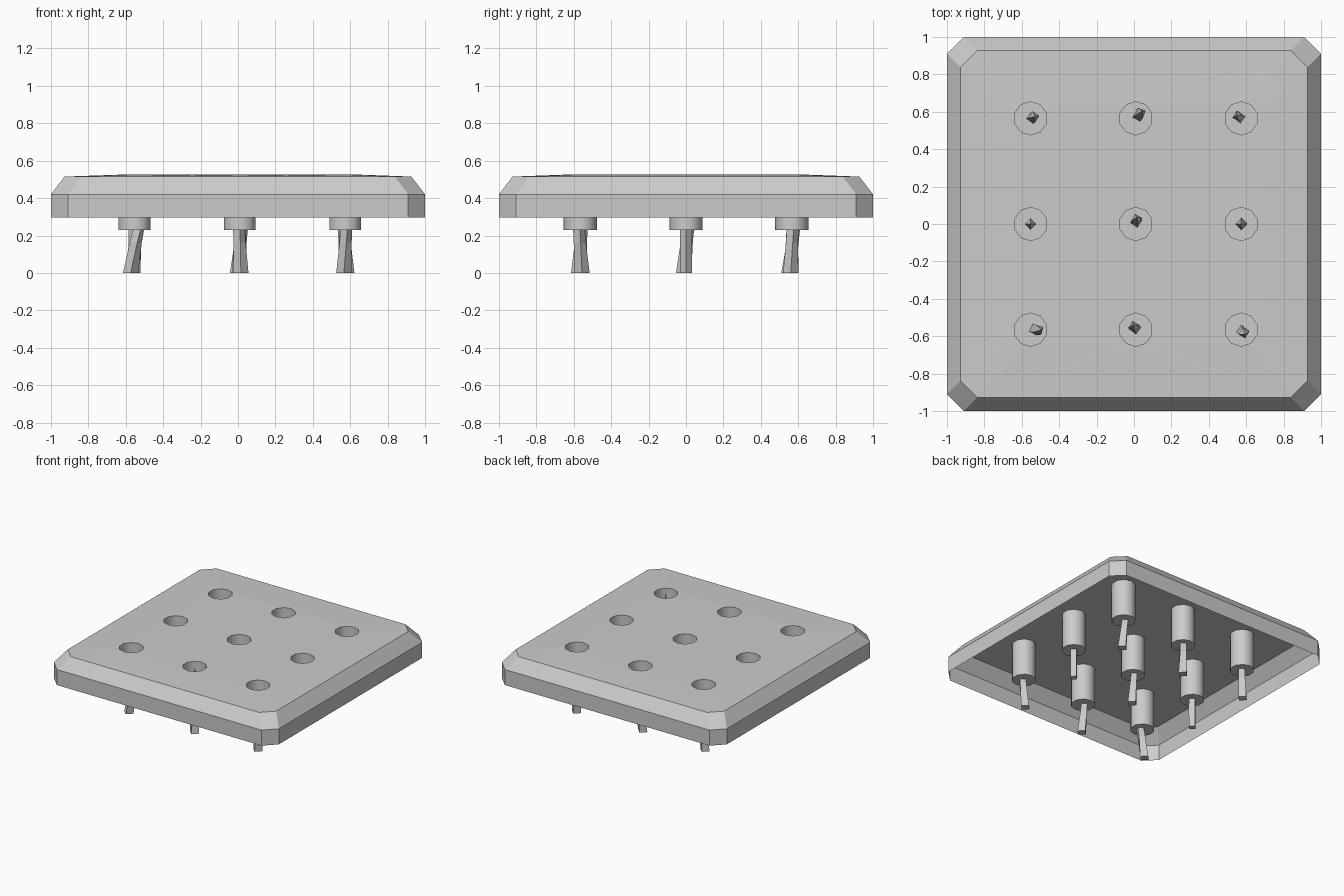
import bpy, bmesh, math
from mathutils import Vector

cube = bpy.data.objects.get("Cube")
if cube:
    bpy.data.objects.remove(cube, do_unlink=True)

grey = bpy.data.materials.new("light_grey")
grey.use_nodes = True
grey.diffuse_color = (0.6, 0.6, 0.6, 1)
grey.node_tree.nodes["Principled BSDF"].inputs["Base Color"].default_value = (0.6, 0.6, 0.6, 1)

COLS = (-0.553, 0.01, 0.573)
ROWS = (-0.565, 0, 0.565)
RIM_Z, SHOULDER_Z, EDGE_Z, TOP_Z = 0.295, 0.42, 0.515, 0.525
CUP_R, CUP_SIDES, CUP_FLOOR = 0.089, 10, 0.23


def finish(bm, name, smooth=False):
    mesh = bpy.data.meshes.new(name)
    bm.to_mesh(mesh)
    bm.free()
    obj = bpy.data.objects.new(name, mesh)
    bpy.context.collection.objects.link(obj)
    mesh.materials.append(grey)
    if smooth:
        bpy.ops.object.select_all(action='DESELECT')
        obj.select_set(True)
        bpy.context.view_layer.objects.active = obj
        bpy.ops.object.shade_smooth_by_angle(angle=math.radians(40))
    return obj


def ring(bm, points):
    return [bm.verts.new(p) for p in points]


def bridge(bm, low, high):
    n = len(low)
    for i in range(n):
        j = (i + 1) % n
        bm.faces.new((low[i], low[j], high[j], high[i]))


def chamfered_square(half, flat, z):
    # square outline with cut corners, counter-clockwise
    pts = []
    for k in range(4):
        a = k * math.pi / 2
        c, s = math.cos(a), math.sin(a)
        for x, y in ((half, -flat), (half, flat)):
            pts.append((x * c - y * s, x * s + y * c, z))
    return pts


def circle(cx, cy, r, z, sides, turn=math.pi / 2):
    return [(cx + r * math.cos(turn + math.tau * i / sides),
             cy + r * math.sin(turn + math.tau * i / sides), z) for i in range(sides)]


# Tray: thin open-bottomed shell with a bevelled edge and holes in the top
bm = bmesh.new()
rim = ring(bm, chamfered_square(1, 0.91, RIM_Z))
shoulder = ring(bm, chamfered_square(1, 0.91, SHOULDER_Z))
edge = ring(bm, chamfered_square(0.927, 0.838, EDGE_Z))
bridge(bm, rim, shoulder)
bridge(bm, shoulder, edge)
loops = [edge] + [ring(bm, circle(x, y, CUP_R, TOP_Z, CUP_SIDES)) for x in COLS for y in ROWS]
fill = []
for loop in loops:
    for i, v in enumerate(loop):
        w = loop[(i + 1) % len(loop)]
        fill.append(bm.edges.get((v, w)) or bm.edges.new((v, w)))
bmesh.ops.triangle_fill(bm, edges=fill, use_beauty=True, normal=Vector((0, 0, 1)))
for f in bm.faces:
    f.normal_update()
    if abs(f.normal.z) > 0.9 and f.normal.z < 0:
        f.normal_flip()
finish(bm, "tray_shell")

# Cups: sockets hanging under each hole, closed at the floor
bm = bmesh.new()
for x in COLS:
    for y in ROWS:
        floor = ring(bm, circle(x, y, CUP_R, CUP_FLOOR, CUP_SIDES))
        top = ring(bm, circle(x, y, CUP_R, TOP_Z, CUP_SIDES))
        bridge(bm, floor, top)
        bm.faces.new(floor[::-1])
finish(bm, "cups", smooth=True)

# Spikes: four-sided tapered rods, each leaning its own way (lean x, lean y, tip height)
LEANS = {
    (0, 0): (0.06, 0.0, 0.45), (1, 0): (-0.015, 0.025, 0.5), (2, 0): (0.02, -0.025, 0.51),
    (0, 1): (0, 0, 0.44), (1, 1): (0.005, 0.035, 0.45), (2, 1): (0, 0, 0.44),
    (0, 2): (0.025, 0.01, 0.45), (1, 2): (0.035, 0.04, 0.45), (2, 2): (-0.025, 0.015, 0.45),
}
for (c, r), (lx, ly, tip_z) in LEANS.items():
    bm = bmesh.new()
    x, y = COLS[c], ROWS[r]
    lean = math.hypot(lx, ly)
    base_r = 0.032 + min(lean, 0.03) * 0.3
    twist = lean * 8
    # share of lean, radius, height and twist at each level
    levels = ((-0.35, base_r, 0, 0), (0.1, 0.033, 0.16, 0.5), (0.7, 0.03, tip_z - 0.12, 1))
    rings = [ring(bm, circle(x + lx * k, y + ly * k, rad, z, 4, twist * t))
             for k, rad, z, t in levels]
    bm.faces.new(rings[0][::-1])
    for low, high in zip(rings, rings[1:]):
        bridge(bm, low, high)
    tip = bm.verts.new((x + lx, y + ly, tip_z))
    for i in range(4):
        bm.faces.new((rings[-1][i], rings[-1][(i + 1) % 4], tip))
    finish(bm, f"spike_{c + 1}_{r + 1}")
